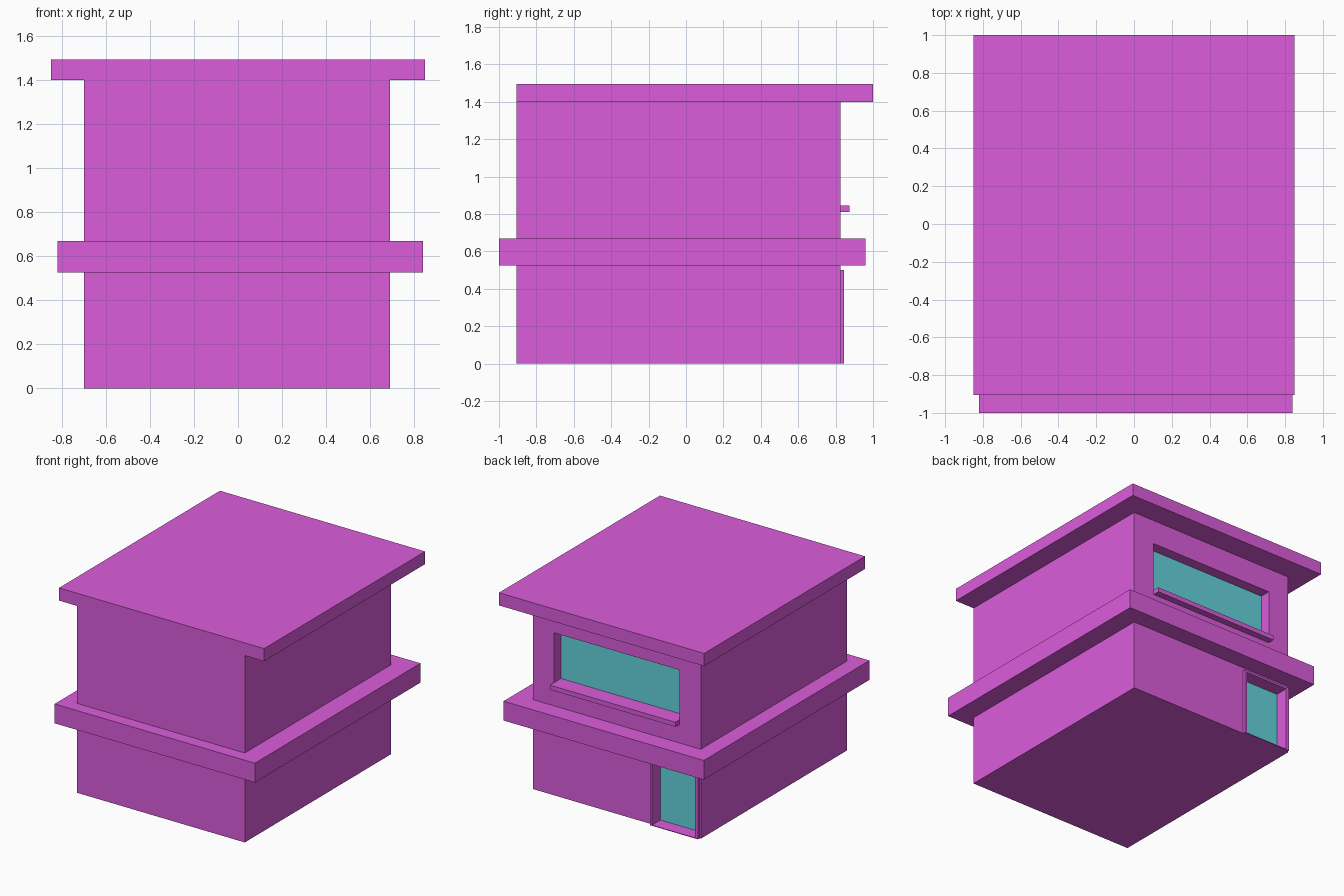
import bpy
import bmesh
from mathutils import Vector

if "Cube" in bpy.data.objects:
    bpy.data.objects.remove(bpy.data.objects["Cube"])


def material(name, rgb):
    m = bpy.data.materials.new(name)
    m.diffuse_color = (*rgb, 1)
    m.use_nodes = True
    m.node_tree.nodes["Principled BSDF"].inputs["Base Color"].default_value = m.diffuse_color
    return m


WALL = material("wall_magenta", (0.71, 0.11, 0.71))
GLASS = material("glass_teal", (0.13, 0.66, 0.73))


def box(name, x, y, z, mat=WALL):
    """Axis-aligned box from (min, max) ranges."""
    bm = bmesh.new()
    bmesh.ops.create_cube(bm, size=1)
    lo, hi = Vector((x[0], y[0], z[0])), Vector((x[1], y[1], z[1]))
    bmesh.ops.scale(bm, vec=hi - lo, verts=bm.verts)
    bmesh.ops.translate(bm, vec=(lo + hi) / 2, verts=bm.verts)
    me = bpy.data.meshes.new(name)
    bm.to_mesh(me)
    bm.free()
    me.materials.append(mat)
    ob = bpy.data.objects.new(name, me)
    bpy.context.collection.objects.link(ob)
    return ob


def cut(target, x, y, z):
    """Carve a box-shaped recess out of the target."""
    cutter = box("cutter", x, y, z)
    cutter.hide_render = True
    mod = target.modifiers.new("recess", 'BOOLEAN')
    mod.operation = 'DIFFERENCE'
    mod.solver = 'EXACT'
    mod.object = cutter
    bpy.context.view_layer.objects.active = target
    bpy.ops.object.modifier_apply(modifier=mod.name)
    bpy.data.objects.remove(cutter)


BACK, PANE = 0.825, 0.745      # back wall plane and glazing plane
FRONT = 0.845                  # outer plane of the door frame
WIN_X, WIN_Z = (-0.525, 0.515), (0.845, 1.217)
DOOR_X, DOOR_Z = (-0.665, -0.31), (0.005, 0.485)

# Two-storey walls with window and door recesses in the back
walls = box("walls", (-0.70, 0.69), (-0.905, BACK), (0, 1.40))
cut(walls, WIN_X, (PANE - 0.002, 1.2), WIN_Z)
cut(walls, DOOR_X, (PANE - 0.002, 1.2), DOOR_Z)

# Floor slab and flat roof
box("floor_slab", (-0.82, 0.84), (-1.0, 0.96), (0.525, 0.67))
box("roof_slab", (-0.85, 0.85), (-0.905, 1.0), (1.40, 1.495))

# Glazing and sill
box("window_glass", WIN_X, (PANE - 0.002, PANE), WIN_Z, GLASS)
box("door_glass", DOOR_X, (PANE - 0.002, PANE), DOOR_Z, GLASS)
box("window_sill", WIN_X, (BACK, 0.875), (0.81, 0.845))

# Door frame
for name, x in (("door_post_left", (-0.31, -0.292)),
                ("door_post_right", (-0.69, -0.665))):
    box(name, x, (BACK, FRONT), (0, 0.50))
box("door_lintel", DOOR_X, (BACK, FRONT), (DOOR_Z[1], 0.50))
box("door_threshold", DOOR_X, (BACK, FRONT), (0, DOOR_Z[0]))
